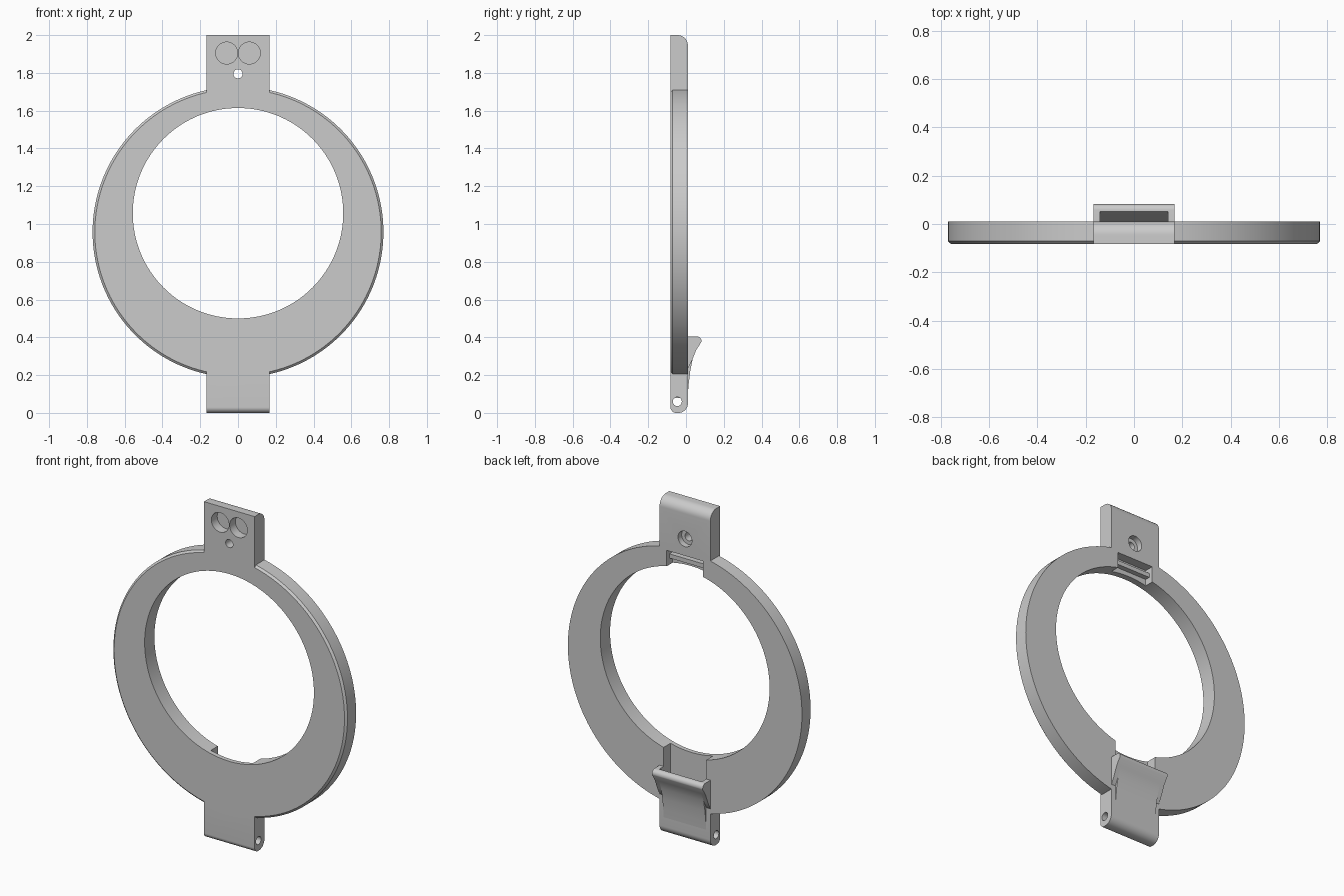
import bpy, bmesh, math

old = bpy.data.objects.get("Cube")
if old:
    bpy.data.objects.remove(old)

grey = bpy.data.materials.new("light_grey")
grey.use_nodes = True
color = (0.6, 0.6, 0.6, 1)
grey.diffuse_color = color
grey.node_tree.nodes["Principled BSDF"].inputs["Base Color"].default_value = color

FRONT, BACK, HALF, INNER = -0.082, 0.01, 0.167, 0.14


def make(name, loops):
    """Skin a closed solid through matching loops of points."""
    bm = bmesh.new()
    rings = [[bm.verts.new(p) for p in loop] for loop in loops]
    n = len(rings[0])
    for a, b in zip(rings, rings[1:]):
        for i in range(n):
            j = (i + 1) % n
            bm.faces.new((a[i], a[j], b[j], b[i]))
    bm.faces.new(rings[0])
    bm.faces.new(rings[-1])
    bmesh.ops.recalc_face_normals(bm, faces=bm.faces)
    mesh = bpy.data.meshes.new(name)
    bm.to_mesh(mesh)
    bm.free()
    mesh.materials.append(grey)
    ob = bpy.data.objects.new(name, mesh)
    bpy.context.collection.objects.link(ob)
    return ob


def disc(name, x, z, profile, n=48):
    """Turned solid along y from (radius, y) pairs."""
    angles = [math.tau * i / n for i in range(n)]
    return make(name, [[(x + r * math.cos(a), y, z + r * math.sin(a)) for a in angles]
                       for r, y in profile])


def prism(name, outline, x0, x1):
    """Extrude a (y, z) outline along x."""
    return make(name, [[(x, y, z) for y, z in outline] for x in (x0, x1)])


def box(name, x, y0, y1, z0, z1):
    return prism(name, [(y0, z0), (y1, z0), (y1, z1), (y0, z1)], -x, x)


def arc(y, z, r, start, end, n=10):
    steps = [math.radians(start + (end - start) * i / n) for i in range(n + 1)]
    return [(y + r * math.cos(a), z + r * math.sin(a)) for a in steps]


def combine(target, tool, operation):
    mod = target.modifiers.new(operation.lower(), "BOOLEAN")
    mod.operation, mod.object, mod.solver = operation, tool, "EXACT"
    bpy.context.view_layer.objects.active = target
    bpy.ops.object.modifier_apply(modifier=mod.name)
    bpy.data.objects.remove(tool)


# Outer disc with a small front chamfer
body = disc("ring_body", 0, 0.957,
            [(0.758, FRONT), (0.77, FRONT + 0.011), (0.77, BACK)], 160)

# Top tab with rounded back edge, bottom leg with rounded end
tab = [(FRONT, 1.66), (BACK, 1.66)] + arc(BACK - 0.055, 1.945, 0.055, 0, 90) + [(FRONT, 2.0)]
combine(body, prism("tab", tab, -HALF, HALF), "UNION")
leg = ([(BACK, 0.26), (FRONT, 0.26)] + arc(FRONT + 0.03, 0.03, 0.03, 180, 270)
       + arc(BACK - 0.05, 0.05, 0.05, 270, 360))
combine(body, prism("leg", leg, -HALF, HALF), "UNION")

# Off-centre opening
combine(body, disc("opening", 0, 1.057, [(0.557, -0.2), (0.557, 0.2)], 160), "DIFFERENCE")

# Blind sockets, screw hole and its counterbore
for side in (-1, 1):
    combine(body, disc("socket", side * 0.06, 1.905, [(0.058, -0.2), (0.058, FRONT + 0.055)]),
            "DIFFERENCE")
combine(body, disc("screw", 0, 1.795, [(0.024, -0.2), (0.024, 0.2)]), "DIFFERENCE")
combine(body, disc("counterbore", 0, 1.795, [(0.046, BACK - 0.035), (0.046, 0.2)]), "DIFFERENCE")

# Upper recess, latch channel and hinge pin hole
combine(body, box("recess", 0.12, -0.045, 0.2, 1.5, 1.695), "DIFFERENCE")
combine(body, box("channel", INNER, -0.055, 0.2, 0.15, 0.7), "DIFFERENCE")
pin = arc(-0.046, 0.06, 0.024, 0, 337.5, 15)
combine(body, prism("pin", pin, -0.3, 0.3), "DIFFERENCE")

# Small catch bar inside the upper recess
catch = box("catch_bar", 0.12, -0.05, -0.015, 1.64, 1.665)

# Springy latch leaf curving away from the leg
outer = [(0.008, 0.08), (0.014, 0.15), (0.022, 0.22), (0.035, 0.285), (0.055, 0.335)]
tip = arc(0.058, 0.381, 0.024, -15, 90)
leaf = prism("latch_leaf", [(-0.055, 0.08)] + outer + tip
             + [(0.052, 0.405), (0.03, 0.345), (0.01, 0.285), (-0.005, 0.22), (-0.055, 0.15)],
             -INNER, INNER)

# Side cheeks joining the leaf tip to the ring
cheek = [(0.0, 0.225), (BACK, 0.235), (0.033, 0.28), (0.055, 0.335)] + tip + [(0.0, 0.405)]
cheeks = [prism(name, cheek, s * INNER, s * HALF)
          for name, s in (("left_latch_cheek", 1), ("right_latch_cheek", -1))]

# Smooth curved walls, keep edges crisp
for ob in [body, catch, leaf] + cheeks:
    bpy.ops.object.select_all(action="DESELECT")
    ob.select_set(True)
    bpy.context.view_layer.objects.active = ob
    bpy.ops.object.shade_smooth_by_angle(angle=math.radians(25))
